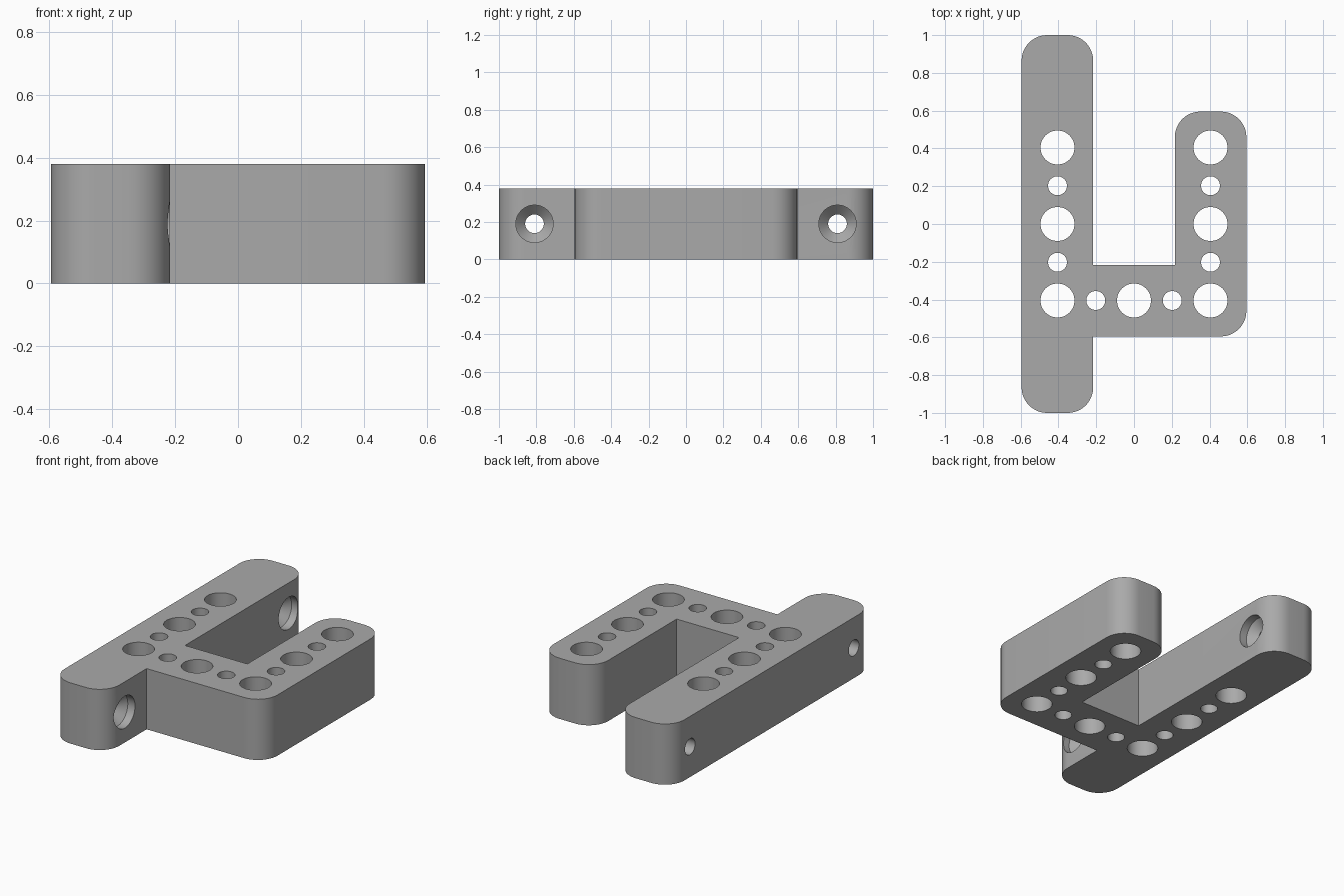
import bpy
import bmesh
from math import cos, sin, tau
from mathutils import Vector, Matrix

cube = bpy.data.objects.get("Cube")
if cube:
    bpy.data.objects.remove(cube, do_unlink=True)

HEIGHT = 0.38
OUT, INN = 0.595, 0.216      # outer and inner edges of the U
PITCH = 0.405                # spacing of the large holes
FILLET = 0.135

grey = bpy.data.materials.new("plain grey")
grey.use_nodes = True
colour = (0.4, 0.4, 0.4, 1)
grey.diffuse_color = colour
grey.node_tree.nodes["Principled BSDF"].inputs["Base Color"].default_value = colour


def add_object(name, bm):
    bmesh.ops.recalc_face_normals(bm, faces=bm.faces)
    mesh = bpy.data.meshes.new(name)
    bm.to_mesh(mesh)
    bm.free()
    mesh.materials.append(grey)
    obj = bpy.data.objects.new(name, mesh)
    bpy.context.collection.objects.link(obj)
    return obj


def rounded(corners, steps=12):
    """Outline points; corners flagged True become arcs."""
    pts = []
    for i, (x, y, is_round) in enumerate(corners):
        p = Vector((x, y))
        if not is_round:
            pts.append(p)
            continue
        a = (Vector(corners[i - 1][:2]) - p).normalized() * FILLET
        b = (Vector(corners[(i + 1) % len(corners)][:2]) - p).normalized() * FILLET
        for k in range(steps + 1):
            t = tau / 4 * k / steps
            pts.append(p + a * (1 - sin(t)) + b * (1 - cos(t)))
    return pts


def turned(bm, profile, matrix, sides=48):
    """Closed solid of revolution about local z from (radius, z) pairs."""
    rings = [[bm.verts.new(matrix @ Vector((r * cos(tau * k / sides),
                                            r * sin(tau * k / sides), z)))
              for k in range(sides)] for r, z in profile]
    bm.faces.new(rings[0])
    bm.faces.new(rings[-1])
    for low, high in zip(rings, rings[1:]):
        for k in range(sides):
            n = (k + 1) % sides
            bm.faces.new((low[k], low[n], high[n], high[k]))


# Body: long bar and short arm joined by a cross piece
outline = rounded([
    (-OUT, -1, True), (-INN, -1, True), (-INN, -OUT, False), (OUT, -OUT, True),
    (OUT, OUT, True), (INN, OUT, True), (INN, -INN, False), (-INN, -INN, False),
    (-INN, 1, True), (-OUT, 1, True)])
bm = bmesh.new()
base = bm.faces.new([bm.verts.new((p.x, p.y, 0)) for p in outline])
top = bmesh.ops.extrude_face_region(bm, geom=[base])["geom"]
bmesh.ops.translate(bm, vec=(0, 0, HEIGHT),
                    verts=[v for v in top if isinstance(v, bmesh.types.BMVert)])
body = add_object("bracket_body", bm)

# Upright holes, large and small in turn around the U
cut = bmesh.new()
steps = [(sx, j) for sx in (-2, 2) for j in range(-2, 3)] + [(i, -2) for i in (-1, 0, 1)]
for i, j in steps:
    radius = 0.05 if (i + j) % 2 else 0.09
    turned(cut, [(radius, -0.1), (radius, HEIGHT + 0.1)],
           Matrix.Translation((i * PITCH / 2, j * PITCH / 2, 0)))

# Countersunk screw holes across the ends of the long bar
for y in (-0.81, 0.81):
    across = Matrix.Translation((-OUT, y, HEIGHT / 2)) @ Matrix.Rotation(tau / 4, 4, 'Y')
    wall = OUT - INN
    turned(cut, [(0.05, -0.1), (0.05, wall - 0.1), (0.1, wall - 0.05), (0.1, wall + 0.1)],
           across)
cutter = add_object("hole_cutter", cut)
cutter.hide_render = True

# Cut the holes and keep the finished mesh
mod = body.modifiers.new("holes", 'BOOLEAN')
mod.operation = 'DIFFERENCE'
mod.solver = 'EXACT'
mod.object = cutter
bpy.ops.object.select_all(action='DESELECT')
body.select_set(True)
bpy.context.view_layer.objects.active = body
bpy.ops.object.modifier_apply(modifier=mod.name)
bpy.data.objects.remove(cutter, do_unlink=True)
bpy.ops.object.shade_smooth_by_angle(angle=0.5)
